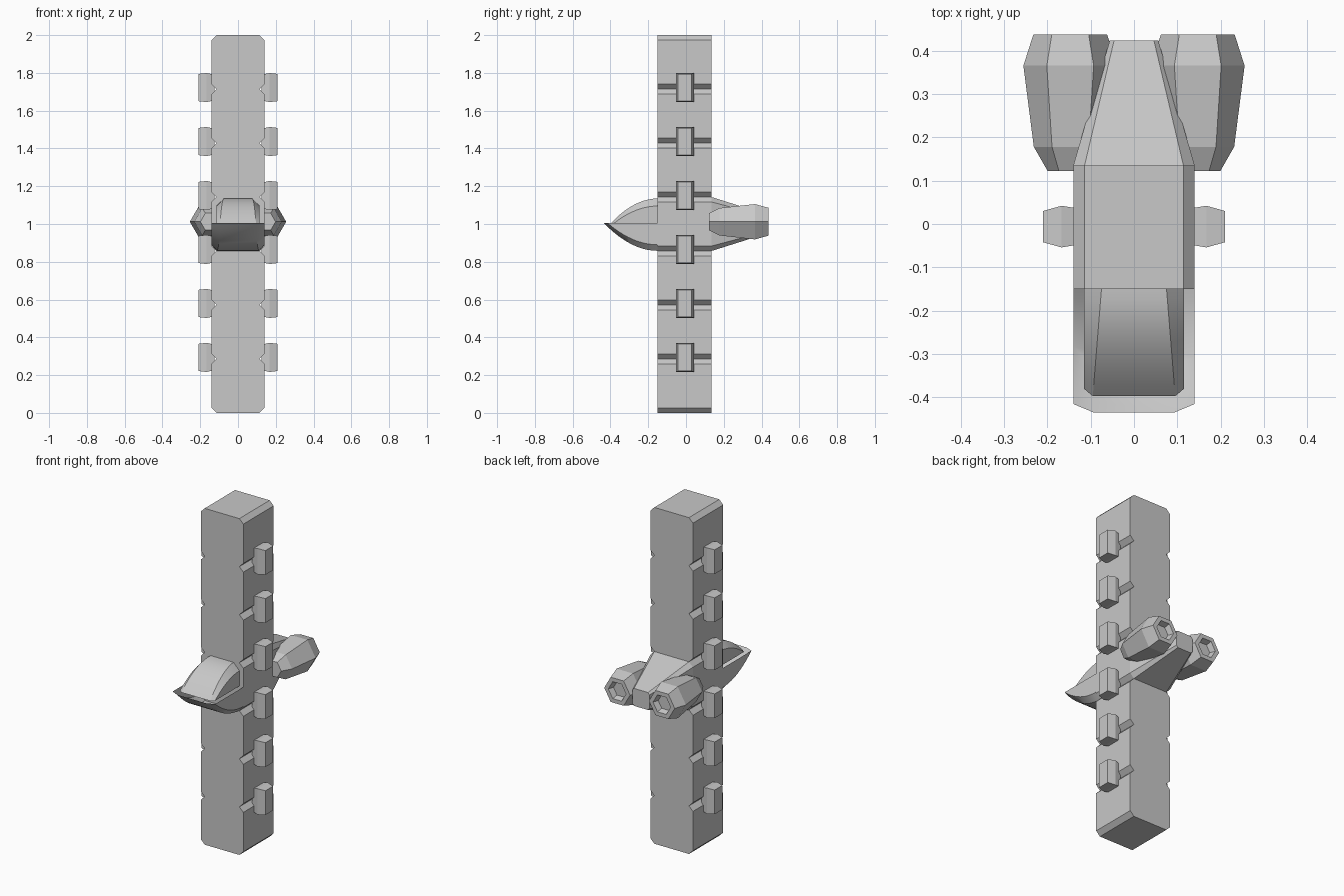
import bpy, bmesh, math

cube = bpy.data.objects.get("Cube")
if cube:
    bpy.data.objects.remove(cube, do_unlink=True)

GREY = (0.58, 0.58, 0.58, 1.0)
grey = bpy.data.materials.new("plain grey")
grey.use_nodes = True
grey.diffuse_color = GREY
grey.node_tree.nodes["Principled BSDF"].inputs["Base Color"].default_value = GREY


def loft(name, rings, closed=True, smooth=False):
    """Skin rings of points; closed rings also get end caps."""
    bm = bmesh.new()
    loops = [[bm.verts.new(p) for p in ring] for ring in rings]
    n = len(loops[0])
    for a, b in zip(loops, loops[1:]):
        for i in range(n if closed else n - 1):
            j = (i + 1) % n
            bm.faces.new((a[i], a[j], b[j], b[i]))
    if closed:
        bm.faces.new(loops[0])
        bm.faces.new(loops[-1])
        bmesh.ops.recalc_face_normals(bm, faces=bm.faces)
    else:
        bmesh.ops.remove_doubles(bm, verts=bm.verts, dist=0.0005)
    mesh = bpy.data.meshes.new(name)
    bm.to_mesh(mesh)
    bm.free()
    mesh.materials.append(grey)
    obj = bpy.data.objects.new(name, mesh)
    bpy.context.collection.objects.link(obj)
    if smooth:
        bpy.ops.object.select_all(action='DESELECT')
        obj.select_set(True)
        bpy.context.view_layer.objects.active = obj
        bpy.ops.object.shade_smooth_by_angle(angle=math.radians(30))
    return obj


def mirrored(points):
    """Half outline on +x, continued back along -x."""
    return points + [(-p[0],) + tuple(p[1:]) for p in reversed(points)]


SEGMENTS = 7
STEP = 2 / SEGMENTS
HALF, CUT = 0.14, 0.026
FRONT, BACK = -0.15, 0.135

# Tower: stacked segments with chamfered ends, forming grooves on the sides
side = [(HALF - CUT, 0)]
for k in range(SEGMENTS):
    low, high = k * STEP, (k + 1) * STEP
    side += [(HALF, low + CUT), (HALF, high - CUT), (HALF - CUT, high)]
outline = mirrored(side)
loft("tower", [[(x, y, z) for x, z in outline] for y in (FRONT, BACK)])

# Clamps over each groove, both sides
for k in range(1, SEGMENTS):
    zc, yc = k * STEP + 0.008, -0.006
    for s, label in ((1, "left"), (-1, "right")):
        rings = []
        for x, w, h in ((0.125, 0.041, 0.068), (0.167, 0.048, 0.077), (0.21, 0.036, 0.072)):
            rings.append([(s * x, yc + a * w, zc + b * h)
                          for a, b in ((-1, -1), (1, -1), (1, 1), (-1, 1))])
        loft(f"{label}_clamp_{k}", rings)


# Tail: chamfered block tapering to the back
def tail_ring(y, half, top_half, z_half, cut):
    return [(x, y, 1 + z) for x, z in mirrored(
        [(top_half, -z_half), (half, cut - z_half), (half, z_half - cut), (top_half, z_half)])]


loft("tail", [tail_ring(BACK - 0.02, HALF, HALF - CUT, STEP / 2, CUT),
              tail_ring(BACK, HALF, HALF - CUT, STEP / 2, CUT),
              tail_ring(0.423, 0.056, 0.046, 0.052, 0.012)])

# Nose hull: open shell whose sides and keel curve up to the front lip
hull, canopy = [], []
STEPS = 10
for i in range(STEPS + 1):
    t = i / STEPS
    drop = 1 - t * t
    y_side, y_keel = FRONT - 0.265 * t, FRONT - 0.285 * t
    ring = mirrored([(HALF, y_side, 1.005),
                     (HALF, y_side, 1.005 - 0.115 * drop),
                     (0.112 - 0.02 * t, y_keel, 1.005 - 0.147 * drop)])
    hull.append(ring[::-1])
    y_side, y_top = FRONT - 0.23 * t, FRONT - 0.247 * t
    canopy.append(mirrored([(0.115, y_side, 1.005),
                            (0.115, y_side, 1.005 + 0.09 * drop),
                            (0.075 + 0.02 * t, y_top, 1.005 + 0.13 * drop)]))
loft("nose_hull", hull, closed=False, smooth=True)
loft("canopy", canopy, closed=False, smooth=True)

# Engines: six-sided pods with a recessed nozzle
POD = ((0.122, 0.052), (0.178, 0.084), (0.365, 0.108), (0.437, 0.085),
       (0.437, 0.058), (0.405, 0.046))
for s, label in ((1, "left"), (-1, "right")):
    loft(f"{label}_engine", [
        [(s * 0.147 + r * math.cos(a * math.pi / 3), y, 1.012 + r * math.sin(a * math.pi / 3))
         for a in range(6)] for y, r in POD])
